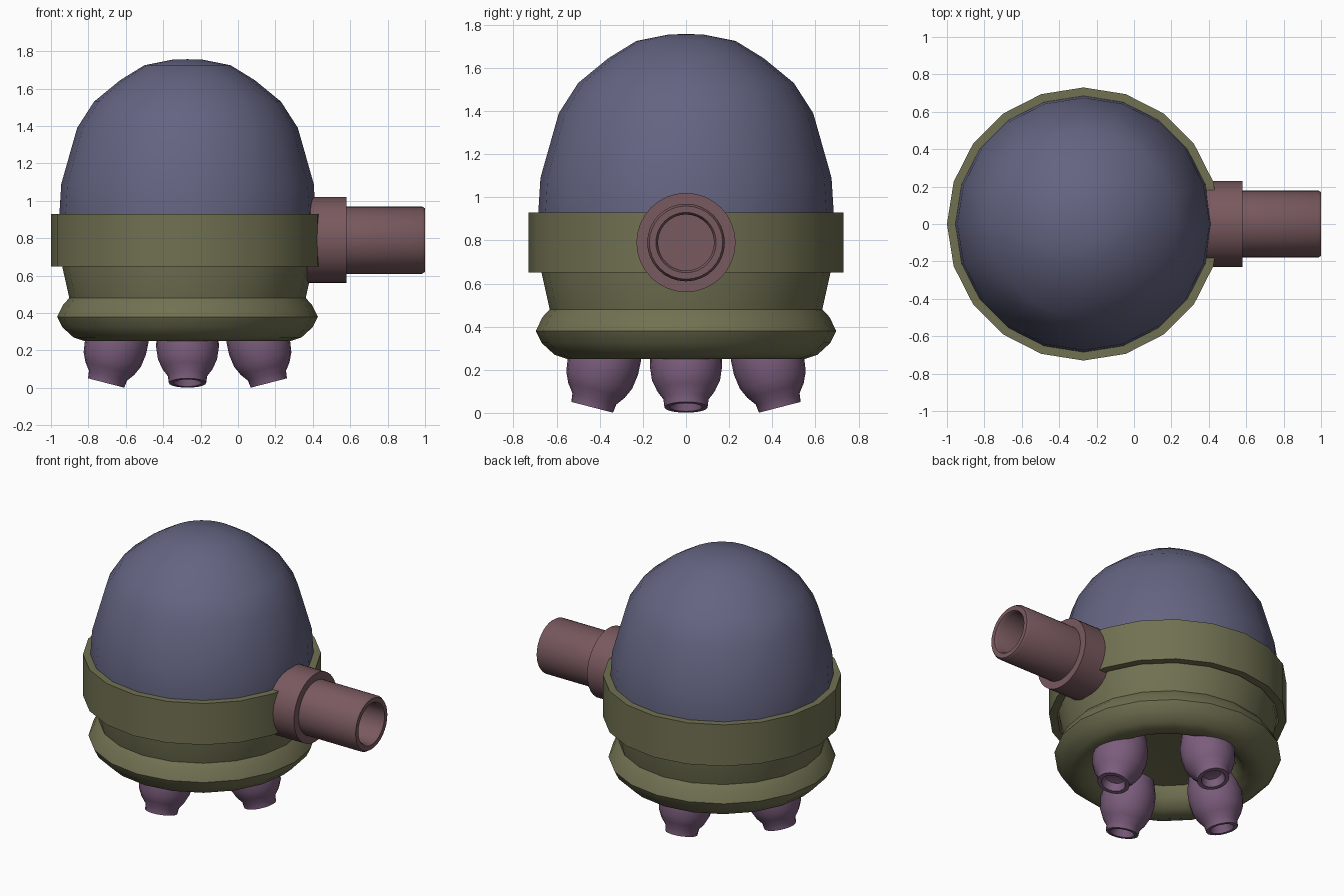
import bpy, bmesh, math
from mathutils import Matrix

cube = bpy.data.objects.get("Cube")
if cube:
    bpy.data.objects.remove(cube, do_unlink=True)


def material(name, rgb):
    m = bpy.data.materials.new(name)
    m.use_nodes = True
    m.diffuse_color = (*rgb, 1)
    m.node_tree.nodes["Principled BSDF"].inputs["Base Color"].default_value = (*rgb, 1)
    return m


BLUE = material("slate_blue", (0.127, 0.127, 0.223))
GREEN = material("olive_green", (0.165, 0.165, 0.085))
RED = material("dusty_red", (0.19, 0.1, 0.112))
PURPLE = material("muted_purple", (0.2, 0.11, 0.205))

BODY_X = -0.27


def lathe(name, profile, sides, mat, matrix, closed=False):
    """Spin (radius, height) points about local z; radius 0 makes a pole."""
    bm = bmesh.new()
    rings = []
    for r, z in profile:
        if r == 0:
            rings.append([bm.verts.new((0, 0, z))] * sides)
        else:
            turns = [math.tau * i / sides for i in range(sides)]
            rings.append([bm.verts.new((r * math.cos(a), r * math.sin(a), z)) for a in turns])
    pairs = list(zip(rings, rings[1:]))
    if closed:
        pairs.append((rings[-1], rings[0]))
    for low, high in pairs:
        for i in range(sides):
            j = (i + 1) % sides
            corners = dict.fromkeys((low[i], low[j], high[j], high[i]))
            bm.faces.new(list(corners))
    bmesh.ops.recalc_face_normals(bm, faces=bm.faces[:])
    mesh = bpy.data.meshes.new(name)
    bm.to_mesh(mesh)
    bm.free()
    mesh.materials.append(mat)
    obj = bpy.data.objects.new(name, mesh)
    bpy.context.collection.objects.link(obj)
    obj.matrix_world = matrix
    bpy.ops.object.select_all(action='DESELECT')
    obj.select_set(True)
    bpy.context.view_layer.objects.active = obj
    bpy.ops.object.shade_smooth_by_angle(angle=math.radians(40))
    return obj


body = Matrix.Translation((BODY_X, 0, 0))

# Domed upper shell
lathe("dome", [(0, 0.8), (0.685, 0.8), (0.685, 0.93), (0.675, 1.09), (0.59, 1.39),
               (0.5, 1.53), (0.36, 1.645), (0.23, 1.725), (0.08, 1.755), (0, 1.757)],
      20, BLUE, body)

# Lower hull with a rolled rim and a hollow underside
lathe("lower_hull", [(0, 0.82), (0.675, 0.82), (0.67, 0.65), (0.632, 0.48), (0.665, 0.445),
                     (0.697, 0.38), (0.67, 0.325), (0.61, 0.27), (0.55, 0.25),
                     (0.47, 0.27), (0.42, 0.33), (0.4, 0.4), (0, 0.42)],
      20, GREEN, body)

# Belt around the waist
lathe("belt", [(0.68, 0.65), (0.73, 0.65), (0.73, 0.93), (0.68, 0.93)],
      20, GREEN, body, closed=True)

# Side barrel with its collar, pointing along +x
sideways = Matrix.Translation((0, 0, 0.79)) @ Matrix.Rotation(math.pi / 2, 4, 'Y')
lathe("barrel_collar", [(0, 0.33), (0.23, 0.33), (0.23, 0.58), (0, 0.58)], 32, RED, sideways)
lathe("barrel", [(0, 0.5), (0.18, 0.5), (0.18, 0.985), (0.17, 1.0), (0.14, 1.0),
                 (0.13, 0.985), (0.13, 0.65), (0, 0.65)], 32, RED, sideways)

# Four thruster legs splayed outward
LEG = [(0, 0.06), (0.06, 0.05), (0.075, 0), (0.1, 0), (0.105, 0.04), (0.135, 0.08),
       (0.158, 0.13), (0.168, 0.2), (0.165, 0.27), (0.14, 0.36), (0, 0.38)]
for i, side in enumerate(("left", "back", "right", "front")):
    place = (body @ Matrix.Rotation(i * math.pi / 2, 4, 'Z')
             @ Matrix.Translation((0.435, 0, 0.026))
             @ Matrix.Rotation(math.radians(-14.5), 4, 'Y'))
    lathe(side + "_thruster", LEG, 20, PURPLE, place)
